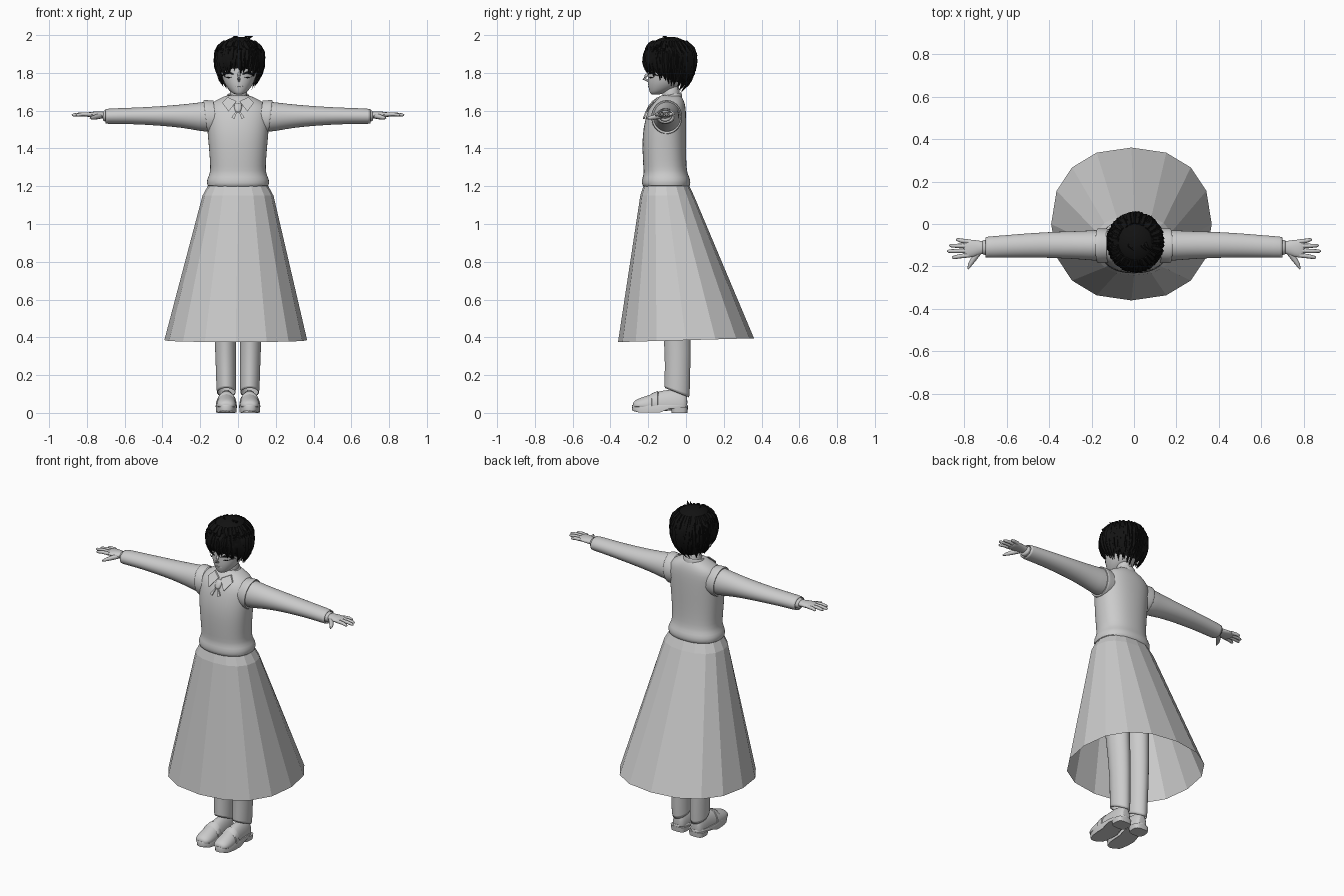
import bpy, bmesh, math, random
from math import sin, cos, pi, sqrt
from mathutils import Vector

random.seed(4)
cube = bpy.data.objects.get("Cube")
if cube:
    bpy.data.objects.remove(cube)


def material(name, rgb):
    m = bpy.data.materials.new(name)
    m.use_nodes = True
    m.diffuse_color = (*rgb, 1)
    m.node_tree.nodes["Principled BSDF"].inputs["Base Color"].default_value = (*rgb, 1)
    return m


GREY = material("plain_grey", (0.6, 0.6, 0.6))
BLACK = material("hair_black", (0.006, 0.006, 0.006))


def finish(name, bm, mat, subdiv=0, smooth=True):
    bmesh.ops.recalc_face_normals(bm, faces=bm.faces)
    me = bpy.data.meshes.new(name)
    bm.to_mesh(me)
    bm.free()
    me.materials.append(mat)
    ob = bpy.data.objects.new(name, me)
    bpy.context.collection.objects.link(ob)
    if subdiv:
        ob.modifiers.new("Smooth", "SUBSURF").levels = subdiv
        ob.modifiers["Smooth"].render_levels = subdiv
    if smooth:
        for o in bpy.context.selected_objects:
            o.select_set(False)
        ob.select_set(True)
        bpy.context.view_layer.objects.active = ob
        bpy.ops.object.shade_smooth_by_angle(angle=math.radians(50))
    return ob


def skin(bm, rings, caps=True):
    """Bridge closed rings of points with quads."""
    vs = [[bm.verts.new(p) for p in r] for r in rings]
    n = len(vs[0])
    for a, b in zip(vs, vs[1:]):
        for i in range(n):
            bm.faces.new((a[i], a[(i + 1) % n], b[(i + 1) % n], b[i]))
    if caps:
        bm.faces.new(vs[0])
        bm.faces.new(vs[-1])


def loft(name, rings, axis="z", side=1, n=24, e=2, caps=True, fix=None,
         subdiv=1, smooth=True, mat=GREY):
    """Rings are (position on axis, centre u, centre v, radius u, radius v)."""
    out = []
    for p, cu, cv, ru, rv in rings:
        ring = []
        for i in range(n):
            c, s = cos(2 * pi * i / n), sin(2 * pi * i / n)
            u = cu + ru * math.copysign(abs(c) ** (2 / e), c)
            v = cv + rv * math.copysign(abs(s) ** (2 / e), s)
            q = {"x": (p, u, v), "y": (u, p, v), "z": (u, v, p)}[axis]
            q = fix(*q) if fix else q
            ring.append((q[0] * side, q[1], q[2]))
        out.append(ring)
    bm = bmesh.new()
    skin(bm, out, caps)
    return finish(name, bm, mat, subdiv, smooth)


def add_tube(bm, pts, radii, n=6):
    pts = [Vector(p) for p in pts]
    rings = []
    for i, p in enumerate(pts):
        d = (pts[min(i + 1, len(pts) - 1)] - pts[max(i - 1, 0)]).normalized()
        ref = Vector((0, 0, 1)) if abs(d.z) < 0.9 else Vector((0, 1, 0))
        a = d.cross(ref).normalized()
        b = d.cross(a)
        rings.append([p + radii[i] * (a * cos(2 * pi * k / n) + b * sin(2 * pi * k / n))
                      for k in range(n)])
    skin(bm, rings)


def tube(name, pts, radii, mat=GREY, side=1, n=8):
    bm = bmesh.new()
    add_tube(bm, [(x * side, y, z) for x, y, z in pts], radii, n)
    return finish(name, bm, mat)


def plate(name, pts, thick, side=1):
    bm = bmesh.new()
    front = [bm.verts.new((x * side, y, z)) for x, y, z in pts]
    back = [bm.verts.new((x * side, y + thick, z)) for x, y, z in pts]
    bm.faces.new(front)
    bm.faces.new(back)
    for i in range(len(pts)):
        j = (i + 1) % len(pts)
        bm.faces.new((front[i], front[j], back[j], back[i]))
    return finish(name, bm, GREY, smooth=False)


# Vest with its gathered hem
loft("vest", [(1.19, 0, -.105, .15, .115), (1.2, 0, -.105, .165, .128),
              (1.235, 0, -.105, .168, .131), (1.262, 0, -.107, .15, .117),
              (1.3, 0, -.112, .147, .115), (1.38, 0, -.115, .153, .116),
              (1.47, 0, -.115, .161, .117), (1.55, 0, -.108, .168, .11),
              (1.61, 0, -.1, .17, .1), (1.645, 0, -.09, .138, .083),
              (1.668, 0, -.085, .09, .066), (1.685, 0, -.082, .055, .052)], e=2.3)

# Faceted skirt, open below, hem lower at the front
loft("skirt", [(1.21, 0, -.105, .155, .118), (1.15, 0, -.1, .188, .142),
               (.385, -.012, 0, .378, .36)], n=16, e=2.3, caps=False, subdiv=0,
     smooth=False, fix=lambda x, y, z: (x, y, z + (.028 * y if z < 1 else 0)))

# Neck and head
loft("neck", [(1.62, 0, -.08, .05, .05), (1.68, .002, -.078, .046, .046),
              (1.75, .005, -.08, .045, .045)])
loft("head", [(1.684, .005, -.165, .016, .02), (1.696, .005, -.147, .04, .045),
              (1.72, .005, -.125, .062, .074), (1.75, .005, -.11, .081, .093),
              (1.79, .005, -.1, .093, .101), (1.85, .005, -.092, .1, .112),
              (1.92, .005, -.09, .085, .095), (1.96, .005, -.09, .045, .05)])
tube("nose", [(.005, -.193, 1.805), (.005, -.213, 1.782), (.005, -.224, 1.77),
              (.005, -.195, 1.755)], [.005, .008, .008, .005])
tube("mouth", [(-.015, -.196, 1.73), (.005, -.2, 1.728), (.025, -.196, 1.73)],
     [.001, .003, .001])

# Hair: a cap surface with tapered locks lying over it
HX, HY, HZ = .006, -.085, 1.88


def scalp(phi, z, off=0.0):
    h = (z - HZ) / (.112 if z > HZ else .21)
    f = sqrt(max(0, 1 - h * h))
    return (HX + (.126 * f + off) * sin(phi), HY - (.133 * f + off) * cos(phi), z)


def hairline(phi):
    c = cos(phi)
    return 1.765 + (.06 * c if c > 0 else .035 * c)


bm = bmesh.new()
N = 32
rows = []
for k in range(9):
    t = sin(k / 8 * pi / 2)
    row = []
    for i in range(N):
        phi = 2 * pi * i / N
        top = 1.991
        row.append(scalp(phi, top + (hairline(phi) - top) * (1 - cos(k / 8 * pi / 2))))
    rows.append(row)
skin(bm, rows, caps=False)
bm.faces.new([v for v in bm.verts][:N])
finish("hair_cap", bm, BLACK)

bm = bmesh.new()
for layer, (count, start) in enumerate([(40, 1.94), (46, 1.9), (26, 1.965)]):
    for i in range(count):
        phi = 2 * pi * (i + random.random() * .6) / count
        end = hairline(phi) - random.uniform(-.01, .035) + .04 * layer * (layer == 2)
        lean = random.uniform(-.14, .14)
        pts, rad = [], []
        for k in range(6):
            t = k / 5
            pts.append(scalp(phi + lean * t * t, start + (end - start) * t,
                             -.006 + random.uniform(0, .006)))
            rad.append(.015 * sin(pi * (.2 + .8 * t)) + .001)
        add_tube(bm, pts, rad, 5)
# Stray tips on the crown
for x in (-.03, .03, .05):
    add_tube(bm, [(x, HY, 1.97), (x + .01, HY - .02, 1.988), (x + .03, HY - .04, 1.994)],
             [.012, .007, .001], 5)
finish("hair_locks", bm, BLACK)

# Shirt collar band and tie
loft("collar_band", [(1.645, 0, -.09, .075, .072), (1.67, 0, -.085, .066, .064),
                     (1.69, 0, -.08, .055, .055), (1.675, 0, -.08, .05, .05)],
     caps=False, fix=lambda x, y, z: (x, y, z + .2 * (y + .085)))
loft("tie_knot", [(1.59, 0, -.2, .012, .012), (1.605, 0, -.196, .02, .015),
                  (1.632, 0, -.184, .023, .013), (1.642, 0, -.176, .014, .01)], n=12)

for side, tag in ((1, "left_"), (-1, "right_")):
    # Collar points and tie tails
    plate(tag + "collar_point", [(.008, -.18, 1.65), (.05, -.215, 1.595),
                                 (.084, -.176, 1.642), (.055, -.15, 1.672)], .009, side)
    plate(tag + "tie_tail", [(.002, -.212, 1.6), (.012, -.212, 1.595),
                             (.034, -.226, 1.565), (.02, -.228, 1.555)], .008, side)

    # Eyelashes and ears
    tube(tag + "upper_lash", [(.022, -.2, 1.792), (.048, -.19, 1.802),
                              (.068, -.174, 1.798), (.086, -.15, 1.784)],
         [.002, .006, .006, .002], BLACK, side)
    tube(tag + "lower_lash", [(.035, -.197, 1.778), (.052, -.187, 1.774),
                              (.07, -.169, 1.779)], [.001, .003, .001], BLACK, side)
    loft(tag + "ear", [(.085, -.085, 1.795, .012, .02), (.1, -.083, 1.8, .02, .034),
                       (.112, -.078, 1.803, .018, .03)], "x", side, 12)

    # Sleeve, armhole trim and cuff
    loft(tag + "sleeve", [(.1, -.1, 1.57, .075, .08), (.17, -.101, 1.567, .074, .082),
                          (.25, -.1, 1.57, .067, .068), (.35, -.098, 1.572, .063, .056),
                          (.5, -.1, 1.572, .057, .046), (.62, -.106, 1.572, .052, .042),
                          (.7, -.11, 1.57, .051, .041), (.705, -.11, 1.57, .044, .035),
                          (.68, -.11, 1.57, .035, .028)], "x", side)
    loft(tag + "armhole_trim", [(.12, -.102, 1.566, .08, .088), (.166, -.102, 1.566, .084, .092),
                                (.174, -.102, 1.566, .081, .089), (.17, -.102, 1.566, .07, .078)],
         "x", side, caps=False, fix=lambda x, y, z: (x + .12 * (z - 1.566), y, z))
    loft(tag + "cuff", [(.66, -.11, 1.572, .038, .032), (.713, -.11, 1.572, .036, .03),
                        (.715, -.11, 1.572, .03, .024)], "x", side)

    # Hand with four fingers and a thumb
    loft(tag + "palm", [(.68, -.11, 1.575, .027, .02), (.72, -.11, 1.577, .03, .018),
                        (.755, -.115, 1.579, .042, .017), (.79, -.116, 1.579, .044, .014),
                        (.805, -.116, 1.578, .036, .009)], "x", side, 16)
    for finger, y0, x1, y1 in (("little", -.083, .838, -.074), ("ring", -.104, .87, -.102),
                               ("middle", -.126, .88, -.128), ("index", -.147, .858, -.158)):
        mid = ((.79 + x1) / 2, (y0 + y1) / 2, 1.581)
        tube(tag + finger + "_finger", [(.78, y0, 1.58), mid, (x1 - .008, y1, 1.577),
                                        (x1, y1, 1.576)], [.011, .01, .008, .003], side=side)
    tube(tag + "thumb", [(.73, -.13, 1.572), (.755, -.165, 1.566), (.772, -.19, 1.562),
                         (.782, -.212, 1.56)], [.015, .013, .01, .004], side=side)

    # Trouser leg with a slanted hem
    loft(tag + "trouser_leg", [(1.2, .075, -.1, .07, .1), (.8, .075, -.075, .068, .09),
                               (.4, .067, -.042, .057, .071), (.22, .064, -.045, .053, .067),
                               (.1, .062, -.048, .052, .069), (.11, .062, -.048, .046, .06)],
         side=side, e=1.9, caps=False,
         fix=lambda x, y, z: (x, y, z - (.4 * (y + .05) if z < .15 else 0)))

    # Loafer: upper, strap, sole and heel
    loft(tag + "shoe_upper", [(-.282, .062, .04, .02, .012), (-.27, .062, .04, .042, .028),
                              (-.235, .062, .04, .053, .042), (-.18, .062, .04, .053, .06),
                              (-.13, .06, .04, .048, .08), (-.06, .06, .04, .045, .085),
                              (-.01, .06, .04, .04, .075), (.008, .06, .04, .025, .06)],
         "y", side, fix=lambda x, y, z: (x, y, max(z, .03)))
    loft(tag + "shoe_strap", [(-.185, .062, .04, .05, .055), (-.18, .062, .04, .056, .064),
                              (-.15, .061, .04, .054, .075), (-.145, .06, .04, .047, .07)],
         "y", side, caps=False, subdiv=0, fix=lambda x, y, z: (x, y, max(z, .03)))
    loft(tag + "sole", [(.002, .062, -.138, .054, .146), (.036, .062, -.138, .056, .149),
                        (.042, .062, -.138, .053, .146)], side=side, e=2.5, subdiv=0,
         fix=lambda x, y, z: (x, y, z + (.02 if z < .01 and y > -.13 else 0)
                              + (.008 if z < .01 and y < -.26 else 0)))
    loft(tag + "heel", [(0, .062, -.034, .047, .042), (.03, .062, -.034, .051, .044)],
         side=side, e=3.2, subdiv=0)
